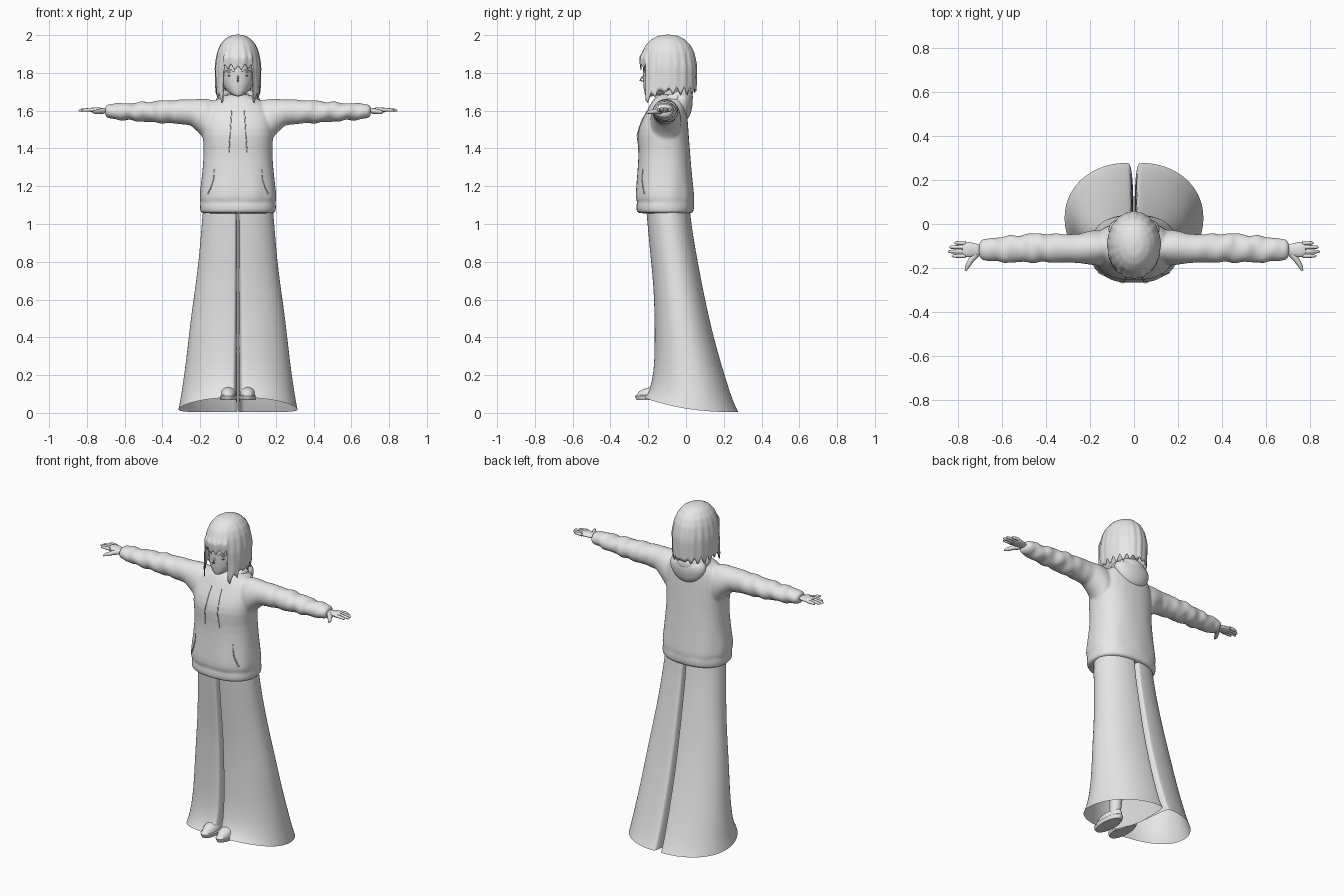
import bpy, math
from math import sin, cos, pi
from mathutils import Vector

if "Cube" in bpy.data.objects:
    bpy.data.objects.remove(bpy.data.objects["Cube"], do_unlink=True)

mat = bpy.data.materials.new("light_grey")
mat.use_nodes = True
mat.diffuse_color = (0.8, 0.8, 0.8, 1)
mat.node_tree.nodes["Principled BSDF"].inputs["Base Color"].default_value = (0.8, 0.8, 0.8, 1)


def finish(obj, mirror=False, subsurf=0, angle=50):
    """Give an object its material, smooth shading and modifiers."""
    obj.data.materials.append(mat)
    if mirror:
        obj.modifiers.new("mirror", "MIRROR")
    if subsurf:
        obj.modifiers.new("subsurf", "SUBSURF").levels = subsurf
        obj.modifiers["subsurf"].render_levels = subsurf
    bpy.ops.object.select_all(action="DESELECT")
    obj.select_set(True)
    bpy.context.view_layer.objects.active = obj
    bpy.ops.object.shade_smooth_by_angle(angle=math.radians(angle))
    return obj


def loft(name, rings, cap_start=False, cap_end=False, closed=False, **kw):
    """Skin equal-length rings of points into a tube."""
    n = len(rings[0])
    verts = [p for r in rings for p in r]
    faces = []
    count = len(rings)
    for i in range(count if closed else count - 1):
        a, b = i * n, (i + 1) % count * n
        for j in range(n):
            k = (j + 1) % n
            faces.append((a + j, a + k, b + k, b + j))
    if cap_start:
        faces.append(tuple(reversed(range(n))))
    if cap_end:
        faces.append(tuple(range(len(verts) - n, len(verts))))
    me = bpy.data.meshes.new(name)
    me.from_pydata(verts, [], faces)
    obj = bpy.data.objects.new(name, me)
    bpy.context.collection.objects.link(obj)
    return finish(obj, **kw)


def sweep(name, path, radii, sides=10, closed=False, flat=1.0, **kw):
    """Round tube along a path, with a radius at each point."""
    pts = [Vector(p) for p in path]
    rings = []
    for i, p in enumerate(pts):
        nxt = pts[(i + 1) % len(pts)] if closed or i < len(pts) - 1 else p
        d = (nxt - pts[i - 1] if closed or i > 0 else nxt - p).normalized()
        side = d.cross(Vector((0, 0, 1)))
        side = side.normalized() if side.length > 0.05 else Vector((1, 0, 0))
        up = side.cross(d)
        rings.append([p + radii[i] * (side * cos(2 * pi * j / sides) + up * flat * sin(2 * pi * j / sides))
                      for j in range(sides)])
    return loft(name, rings, not closed, not closed, closed, **kw)


def spow(v, e):
    return math.copysign(abs(v) ** e, v)


def lerp_keys(keys, t):
    """Interpolate rows of (position, values...) at t."""
    for a, b in zip(keys, keys[1:]):
        if t <= b[0]:
            f = max(0, (t - a[0]) / (b[0] - a[0]))
            return [u + (v - u) * f for u, v in zip(a[1:], b[1:])]
    return list(keys[-1][1:])


def circle(n):
    return [2 * pi * j / n for j in range(n)]


# Sweatshirt body: height, half width, front, back
TORSO = [(1.055, .19, -.245, .03), (1.06, .2, -.262, .04), (1.1, .203, -.265, .045),
         (1.118, .196, -.257, .04), (1.13, .206, -.27, .045), (1.2, .198, -.265, .037),
         (1.3, .186, -.255, .028), (1.4, .18, -.25, .02), (1.47, .188, -.26, .015),
         (1.54, .19, -.24, .01), (1.6, .175, -.205, .005), (1.645, .145, -.185, 0),
         (1.67, .09, -.16, -.01), (1.69, .055, -.14, -.03)]
ROUND = 0.85


def torso_point(a, key):
    z, w, f, b = key
    fold = 0.005 * sin(a * 9) * max(0, 1 - abs(z - 1.16) / 0.06)
    return (spow(cos(a), ROUND) * (w + fold), (f + b) / 2 + spow(sin(a), ROUND) * ((b - f) / 2 + fold), z)


def front_y(x, z):
    """Front surface of the sweatshirt."""
    w, f, b = lerp_keys(TORSO, z)
    c = min(1, abs(x) / w) ** (1 / ROUND)
    return (f + b) / 2 - (1 - c * c) ** (ROUND / 2) * (b - f) / 2


body = loft("sweatshirt", [[torso_point(a, k) for a in circle(40)] for k in TORSO],
            cap_start=True, cap_end=True, subsurf=1)

# Sleeves: x, bottom, top, front, back
SLEEVE = [(.1, 1.4, 1.65, -.18, -.03), (.17, 1.43, 1.664, -.19, -.025), (.2, 1.475, 1.663, -.185, -.03),
          (.25, 1.522, 1.66, -.178, -.045), (.32, 1.53, 1.658, -.175, -.045), (.45, 1.537, 1.65, -.175, -.042),
          (.58, 1.548, 1.64, -.175, -.055), (.64, 1.552, 1.638, -.172, -.062), (.685, 1.56, 1.634, -.165, -.068),
          (.7, 1.562, 1.632, -.163, -.07), (.705, 1.572, 1.625, -.15, -.085)]
rings = []
for i in range(45):
    x = .1 + .605 * i / 44
    lo, hi, f, b = lerp_keys(SLEEVE, x)
    amp = 0.0035 * min(1, max(0, (x - .25) * 6)) if x < .66 else 0
    rings.append([])
    for a in circle(24):
        wrinkle = amp * (sin(x * 58 + 2 * a) + .7 * sin(x * 91 - a + 1))
        rings[-1].append((x, (f + b) / 2 + cos(a) * ((b - f) / 2 + wrinkle),
                          (lo + hi) / 2 + sin(a) * ((hi - lo) / 2 + wrinkle)))
loft("sleeves", rings, cap_start=True, cap_end=True, mirror=True, subsurf=1)

# Fuse the body and sleeves into one garment with soft armpits
body.select_set(True)
bpy.context.view_layer.objects.active = body
bpy.ops.object.convert(target="MESH")
bpy.ops.object.join()
fuse = body.modifiers.new("fuse", "REMESH")
fuse.mode, fuse.voxel_size, fuse.use_smooth_shade = "VOXEL", .007, True
soften = body.modifiers.new("soften", "SMOOTH")
soften.factor, soften.iterations = .5, 5

# Hood lying around the neck, thick at the back
path, radii = [], []
for a in circle(32):
    back = (1 + sin(a)) / 2
    path.append((.09 * cos(a) * (1 - .25 * (1 - back)), -.085 + .085 * sin(a), 1.622 + .05 * back ** .7))
    radii.append(.014 + .026 * back)
sweep("hood_roll", path, radii, closed=True, flat=1.25, subsurf=1)
loft("hood_drape", [[(w * cos(a), y + d * sin(a), z) for a in circle(24)] for z, w, y, d in
                    [(1.555, .03, -.005, .015), (1.575, .075, -.005, .028), (1.62, .112, -.015, .05),
                     (1.66, .122, -.025, .062), (1.7, .1, -.025, .05)]],
     cap_start=True, cap_end=True, subsurf=1)

# Drawstrings and pocket edges
path = [(.034 + .014 * t, front_y(.04, 1.6 - .22 * t) - .001, 1.6 - .22 * t) for t in (0, .2, .4, .6, .8, 1)]
sweep("drawstrings", path, [.0025] * 5 + [.0035], 6, mirror=True)
path = [(.125 + .035 * t * t, front_y(.125 + .035 * t * t, 1.29 - .13 * t) + .001, 1.29 - .13 * t)
        for t in (0, .25, .5, .75, 1)]
sweep("pocket_edges", path, [.0035] * 5, 6, mirror=True)

# Flared trousers: share of height, half width, front, back
LEG = [(0, .314, -.225, .278), (.05, .303, -.19, .25), (.16, .285, -.17, .212), (.28, .268, -.166, .172),
       (.44, .25, -.166, .127), (.6, .225, -.172, .09), (.75, .205, -.188, .06),
       (.88, .194, -.2, .035), (.96, .187, -.208, .025), (1, .183, -.21, .02)]
rings = []
for k, w, f, b in LEG:
    ring = []
    for a in circle(40):
        c, s = cos(a), sin(a)
        x = .002 + w * (.11 + (.89 * c if c > 0 else .11 * spow(c, .5)))
        y = (f + b) / 2 + spow(s, .95) * (b - f) / 2
        hem = .004 + .075 * max(0, (.28 - y) / .5) ** 2.4
        ring.append((x, y, hem + (1.08 - hem) * k))
    rings.append(ring)
loft("trouser_legs", rings, mirror=True, subsurf=1)

# Shoes with a flat sole and a low rounded toe
SHOE = [(.068, .042, -.26, -.06), (.08, .048, -.268, -.05), (.09, .048, -.27, -.05), (.094, .042, -.262, -.055),
        (.112, .042, -.25, -.055), (.126, .036, -.225, -.06), (.136, .022, -.19, -.07)]
loft("shoes", [[(.051 + w * cos(a), (f + b) / 2 + sin(a) * (b - f) / 2, z) for a in circle(24)]
               for z, w, f, b in SHOE], cap_start=True, cap_end=True, mirror=True, angle=35)
sweep("ankles", [(.055, -.1, .1), (.06, -.08, .25), (.075, -.06, .5)], [.03, .04, .05], 16, mirror=True)

# Hands: palm, four fingers, thumb
sweep("palms", [(.69, -.118, 1.6), (.72, -.118, 1.602), (.755, -.116, 1.604), (.785, -.115, 1.603)],
      [.024, .03, .037, .032], 16, flat=.42, mirror=True, subsurf=1)
for name, y, tip in (("index", -.145, .827), ("middle", -.125, .844), ("ring", -.105, .838), ("little", -.086, .815)):
    sweep(name + "_fingers", [(.765, y, 1.604), (.79, y, 1.605), (tip - .008, y, 1.602), (tip, y, 1.6)],
          [.01, .0095, .0075, .003], 8, mirror=True)
sweep("thumbs", [(.715, -.135, 1.598), (.74, -.165, 1.595), (.758, -.195, 1.592), (.765, -.212, 1.59)],
      [.016, .013, .01, .004], 8, mirror=True)

# Neck and head: height, half width, front, back
sweep("neck", [(0, -.07, 1.6), (0, -.08, 1.68), (0, -.09, 1.76)], [.05, .042, .045], 20)
HEAD = [(1.675, .012, -.212, -.17), (1.685, .035, -.218, -.13), (1.705, .06, -.222, -.07), (1.74, .083, -.227, -.02),
        (1.79, .096, -.228, .015), (1.85, .1, -.232, .03), (1.92, .085, -.2, .015), (1.96, .05, -.15, -.04)]
loft("head", [[(w * cos(a), (f + b) / 2 + sin(a) * (b - f) / 2, z) for a in circle(32)] for z, w, f, b in HEAD],
     cap_start=True, cap_end=True, subsurf=1)
sweep("nose", [(0, -.222, 1.79), (0, -.235, 1.772), (0, -.245, 1.762), (0, -.225, 1.755)], [.003, .005, .005, .003], 8)
sweep("mouth", [(-.014, -.218, 1.722), (0, -.222, 1.72), (.014, -.218, 1.722)], [.0015, .0025, .0015], 6)

# Eyes: raised lashes above a flattened iris
sweep("upper_lashes", [(.02, -.226, 1.806), (.042, -.22, 1.816), (.064, -.198, 1.811), (.078, -.178, 1.8)],
      [.002, .004, .004, .002], 6, mirror=True)
sweep("irises", [(.04, -.206, 1.78), (.043, -.207, 1.787), (.043, -.207, 1.803), (.042, -.207, 1.812)],
      [.006, .012, .012, .007], 12, mirror=True)

# Bobbed hair: ridged shell with pointed locks and an opening for the face
CROWN = [(0, .02, 2), (.08, .33, 1.994), (.18, .58, 1.975), (.3, .78, 1.945), (.42, .91, 1.905)]
COLS = 160
rings = []
for i in range(25):
    t = i / 24
    ring = []
    for j, a in enumerate(circle(COLS)):
        front = abs((a - 1.5 * pi + pi) % (2 * pi) - pi)
        point = abs((j % 8) / 4 - 1)
        if front < .68:
            edge = 1.808 + .03 * point + .012 * sin(front * 4)
        elif front < 1.15:
            edge = 1.632 + .09 * (front - .68) + .04 * point
        else:
            edge = 1.69 + .028 * point + .008 * sin(j * .9)
        if t < .6:
            r, z = lerp_keys(CROWN, t * .7)
        else:
            s = (t - .6) / .4
            flare = .05 if .68 < front < 1.15 else -.05
            r = .91 + .09 * min(1, s * 3) + flare * max(0, s - .5)
            z = 1.905 + (edge - 1.905) * s
        r *= 1 + .012 * t * cos(j * pi / 4) + .008 * t * sin(a * 13)
        ring.append((.119 * r * cos(a), -.095 + .149 * r * sin(a), z))
    rings.append(ring)
hair = loft("hair", rings, cap_start=True, angle=60)
solid = hair.modifiers.new("thickness", "SOLIDIFY")
solid.thickness, solid.offset = .006, 0
